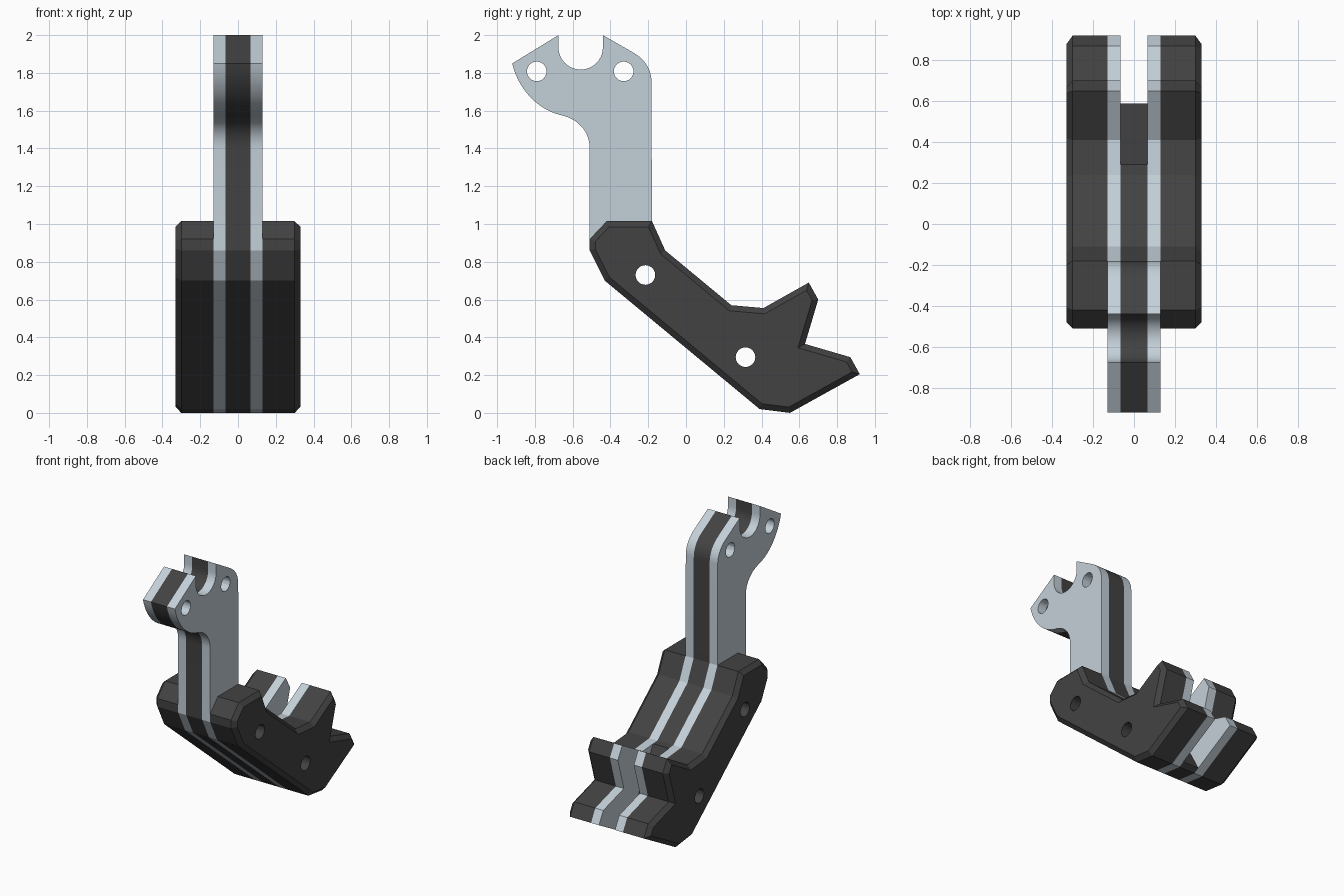
import bpy, bmesh, math
from mathutils import Vector

if "Cube" in bpy.data.objects:
    bpy.data.objects.remove(bpy.data.objects["Cube"])


def material(name, rgb):
    m = bpy.data.materials.new(name)
    m.diffuse_color = (*rgb, 1)
    m.use_nodes = True
    m.node_tree.nodes["Principled BSDF"].inputs["Base Color"].default_value = m.diffuse_color
    return m


steel = material("steel", (0.55, 0.63, 0.69))
dark = material("dark_polymer", (0.055, 0.055, 0.055))


def arc(cy, cz, r, a0, a1, n=12):
    return [(cy + r * math.cos(math.radians(a0 + (a1 - a0) * i / n)),
             cz + r * math.sin(math.radians(a0 + (a1 - a0) * i / n))) for i in range(n + 1)]


def bezier(a, b, c, d, n=12):
    pts = []
    for i in range(n + 1):
        t = i / n
        s = 1 - t
        pts.append(tuple(s**3 * a[k] + 3 * s * s * t * b[k] + 3 * s * t * t * c[k] + t**3 * d[k]
                         for k in (0, 1)))
    return pts


def inset(points, d):
    """Mitred inward offset of a clockwise outline."""
    out = []
    for i, p in enumerate(points):
        p, a, b = Vector(p), Vector(points[i - 1]), Vector(points[(i + 1) % len(points)])
        e, f = (p - a).normalized(), (b - p).normalized()
        n1, n2 = Vector((e.y, -e.x)), Vector((f.y, -f.x))
        out.append(tuple(p + (n1 + n2) * d / (1 + n1.dot(n2))))
    return out


def slab(name, levels, holes, mat):
    """Stack of (x, outline) levels, pierced by round holes."""
    bm = bmesh.new()
    rings = []
    for x, outline in levels:
        loops = [outline] + [arc(y, z, 0.052, 0, 360, 24)[:-1] for y, z in holes]
        rings.append([[bm.verts.new((x, *p)) for p in loop] for loop in loops])
    for low, high in zip(rings, rings[1:]):
        for a, b in zip(low, high):
            for i in range(len(a)):
                bm.faces.new((a[i - 1], a[i], b[i], b[i - 1]))
    for ring in (rings[0], rings[-1]):
        edges = [bm.edges.get((l[i - 1], l[i])) for l in ring for i in range(len(l))]
        bmesh.ops.triangle_fill(bm, edges=edges, use_beauty=True)
    bmesh.ops.recalc_face_normals(bm, faces=bm.faces[:])
    mesh = bpy.data.meshes.new(name)
    bm.to_mesh(mesh)
    bm.free()
    ob = bpy.data.objects.new(name, mesh)
    bpy.context.collection.objects.link(ob)
    mesh.materials.append(mat)
    bpy.ops.object.select_all(action='DESELECT')
    ob.select_set(True)
    bpy.context.view_layer.objects.active = ob
    bpy.ops.object.shade_smooth_by_angle(angle=math.radians(15))


# Clockwise (y, z) profiles
back = [(-0.18, 1.015), (-0.11, 0.86), (0.24, 0.57)]
claw = [(0.41, 0.555), (0.65, 0.69), (0.70, 0.60), (0.63, 0.365),
        (0.87, 0.295), (0.92, 0.205), (0.55, 0.0)]
belly = [(0.39, 0.02), (-0.43, 0.70), (-0.51, 0.86)]
stem = ([(-0.51, 0.92)] + bezier((-0.51, 1.40), (-0.51, 1.49), (-0.57, 1.555), (-0.66, 1.576))
        + bezier((-0.66, 1.576), (-0.79, 1.605), (-0.89, 1.72), (-0.92, 1.85))[1:]
        + [(-0.675, 2.0)] + arc(-0.5575, 1.935, 0.1175, 180, 360, 20) + [(-0.44, 2.0)]
        + bezier((-0.275, 1.905), (-0.22, 1.872), (-0.183, 1.82), (-0.183, 1.755)))

body_holes = [(-0.215, 0.73), (0.315, 0.295)]
stem_holes = [(-0.79, 1.808), (-0.33, 1.808)]

# Core plate, cut short so a slot is left between the claws
core_end = [(0.29, 0.565), (0.59, 0.022), (0.55, 0.0)]
core = stem + back + core_end + belly
slab("core_plate", [(-0.065, core), (0.065, core)], body_holes + stem_holes, dark)

# Steel plates and chamfered outer grips on both sides
plate = stem + back + claw + belly
grip = [(-0.51, 0.92), (-0.42, 1.015)] + back + claw + belly
for side, s in (("right", 1), ("left", -1)):
    slab(f"steel_plate_{side}", [(s * 0.065, plate), (s * 0.13, plate)],
         body_holes + stem_holes, steel)
    slab(f"outer_block_{side}", [(s * 0.13, grip), (s * 0.30, grip), (s * 0.33, inset(grip, 0.03))],
         body_holes, dark)
